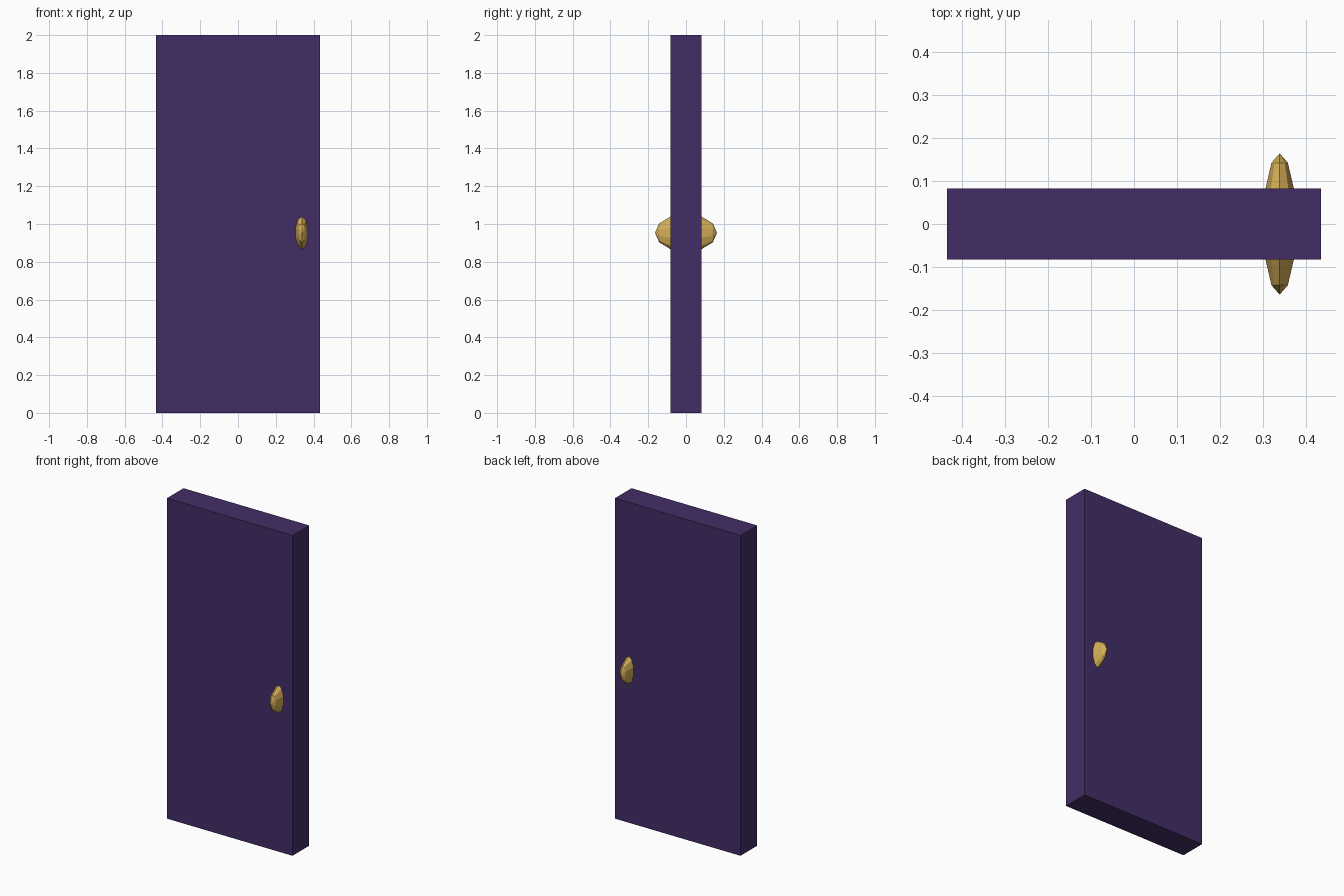
import bpy, bmesh, math
from mathutils import Matrix

if "Cube" in bpy.data.objects:
    bpy.data.objects.remove(bpy.data.objects["Cube"])


def material(name, color):
    m = bpy.data.materials.new(name)
    m.diffuse_color = (*color, 1.0)
    m.use_nodes = True
    m.node_tree.nodes["Principled BSDF"].inputs["Base Color"].default_value = m.diffuse_color
    return m


def finish(name, bm, mat):
    mesh = bpy.data.meshes.new(name)
    bm.to_mesh(mesh)
    bm.free()
    mesh.materials.append(mat)
    obj = bpy.data.objects.new(name, mesh)
    bpy.context.collection.objects.link(obj)
    return obj


purple = material("dark purple", (0.055, 0.027, 0.133))
gold = material("gold", (0.65, 0.42, 0.095))

# Door slab
bm = bmesh.new()
bmesh.ops.create_cube(bm, size=1.0,
                      matrix=Matrix.Translation((0, 0, 1)) @ Matrix.Diagonal((0.868, 0.164, 2.0, 1)))
finish("door_panel", bm, purple)

# Faceted knob: one stretched low-poly sphere running through the door, poles along y
bm = bmesh.new()
bmesh.ops.create_uvsphere(bm, u_segments=10, v_segments=6, radius=1.0,
                          matrix=Matrix.Translation((0.338, 0, 0.953))
                          @ Matrix.Diagonal((0.04, 0.164, 0.1, 1))
                          @ Matrix.Rotation(math.radians(90), 4, 'X'))
finish("door_knob", bm, gold)
